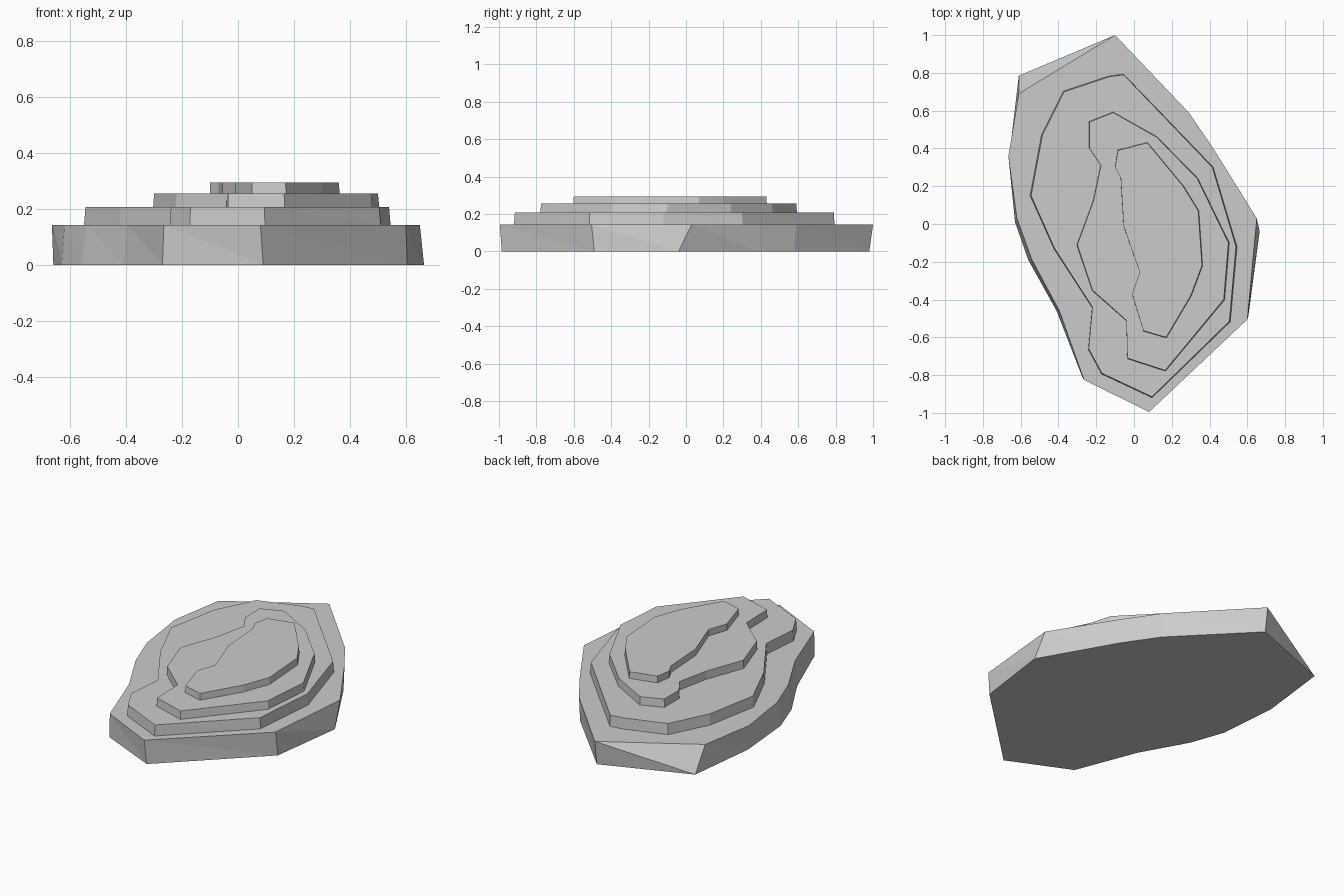
import bpy

# Terraced rock: each slab is (name, bottom z, top z, top outline, bottom outline), counter-clockwise
base_top = [(-.10, 1), (-.61, .69), (-.665, .36), (-.62, .03), (-.54, -.19), (-.395, -.46), (-.265, -.825),
            (.08, -.995), (.60, -.505), (.65, .03), (.42, .40), (.29, .59)]
base_low = [(-.10, .98), (-.61, .785), (-.66, .36), (-.63, .01), (-.56, -.19), (-.41, -.46), (-.27, -.82),
            (.09, -.985), (.605, -.49), (.665, -.04), (.42, .39), (.29, .58)]

second = [(-.055, .79), (-.13, .78), (-.37, .70), (-.485, .47), (-.545, .15), (-.42, -.13), (-.22, -.44),
          (-.24, -.66), (-.17, -.79), (.095, -.915), (.505, -.515), (.54, -.12), (.415, .30)]

third = [(-.11, .59), (-.235, .54), (-.235, .40), (-.175, .31), (-.215, .12), (-.30, -.11), (-.22, -.35),
         (-.04, -.51), (-.035, -.71), (.165, -.775), (.475, -.40), (.50, -.10), (.335, .24), (.12, .46)]

summit = [(.07, .43), (-.085, .39), (-.10, .30), (-.07, .24), (-.055, -.01), (.03, -.255), (-.01, -.37),
          (.05, -.565), (.17, -.60), (.30, -.38), (.36, -.22), (.34, .07), (.26, .20)]


def slab(name, z0, z1, top, low=None):
    low = low or [(x * 1.01, y * 1.005) for x, y in top]
    n = len(top)
    verts = [(x, y, z0) for x, y in low] + [(x, y, z1) for x, y in top]
    faces = [tuple(reversed(range(n))), tuple(range(n, 2 * n))]
    # chipped, triangulated flanks
    for i in range(n):
        j = (i + 1) % n
        faces += [(i, j, n + i), (n + i, j, n + j)]
    mesh = bpy.data.meshes.new(name)
    mesh.from_pydata(verts, [], faces)
    obj = bpy.data.objects.new(name, mesh)
    bpy.context.collection.objects.link(obj)
    return obj


slab("base_slab", 0, .143, base_top, base_low)
slab("second_slab", .143, .207, second)
slab("third_slab", .207, .255, third)
slab("summit_slab", .255, .294, summit)
